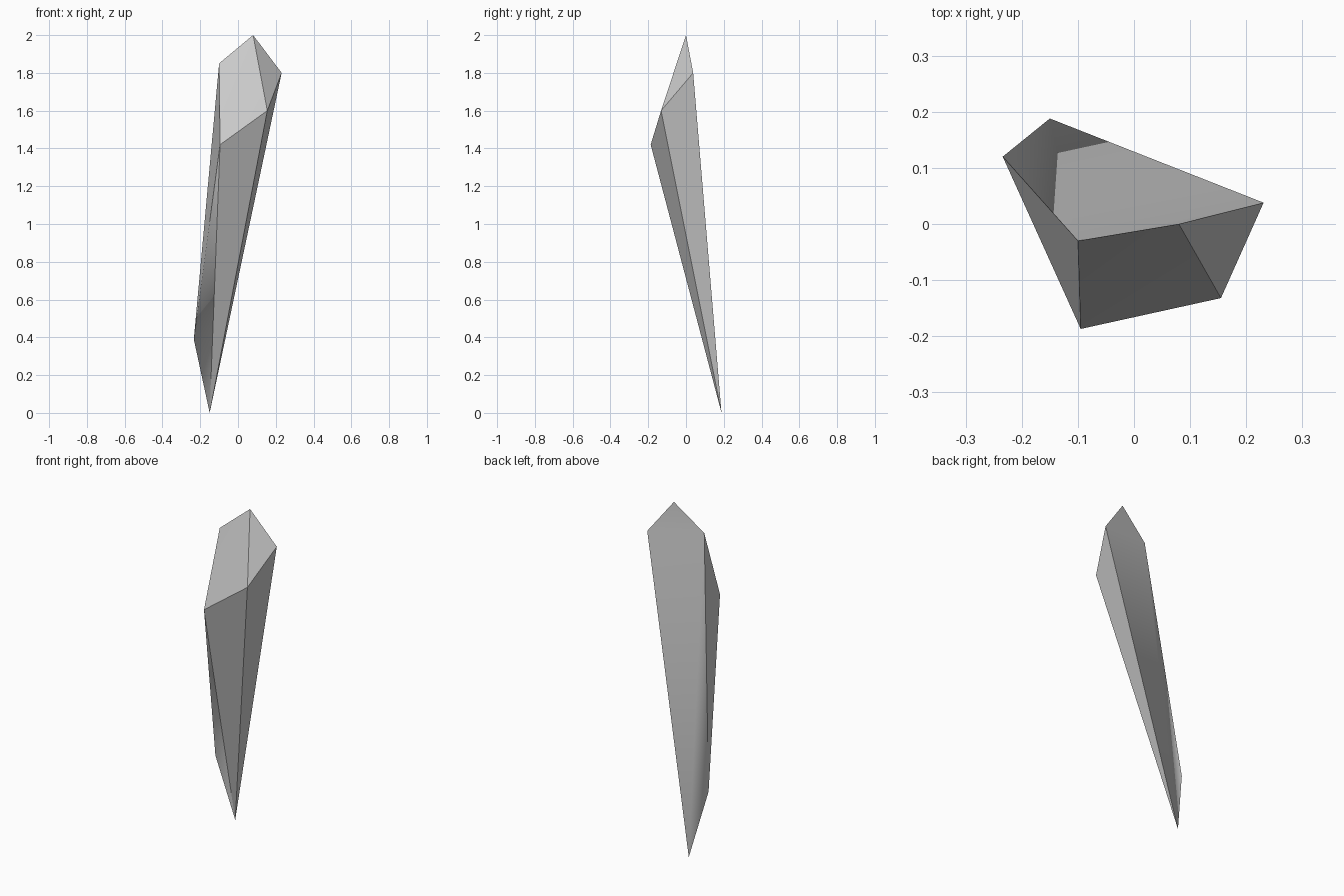
import bpy
import bmesh
import math

cube = bpy.data.objects.get("Cube")
if cube:
    bpy.data.objects.remove(cube, do_unlink=True)

# Stone colour
stone = bpy.data.materials.new("grey stone")
stone.use_nodes = True
colour = (0.6, 0.6, 0.6, 1)
stone.diffuse_color = colour
stone.node_tree.nodes["Principled BSDF"].inputs["Base Color"].default_value = colour

# Corners of the shard
corners = {
    "tip": (-0.15, 0.188, 0),
    "heel": (-0.234, 0.12, 0.39),
    "shoulder": (-0.1, -0.03, 1.85),
    "peak": (0.08, 0.0, 2.0),
    "side": (0.231, 0.038, 1.8),
    "front": (0.155, -0.132, 1.6),
    "chin": (-0.095, -0.187, 1.42),
}

# Facets
facets = [
    "shoulder chin peak", "chin front peak", "front side peak",   # sloped top
    "tip front chin", "tip side front",                           # front and flank
    "tip chin heel", "shoulder heel chin",                        # narrow edge
    "tip heel shoulder", "tip shoulder side", "shoulder peak side",  # back
]

bm = bmesh.new()
verts = {name: bm.verts.new(co) for name, co in corners.items()}
for facet in facets:
    bm.faces.new([verts[name] for name in facet.split()]).smooth = True
bmesh.ops.recalc_face_normals(bm, faces=bm.faces)

# Crisp ridges, with one softened edge at the heel
for edge in bm.edges:
    edge.smooth = edge.calc_face_angle(0) < math.radians(30)
bm.edges.get((verts["tip"], verts["heel"])).smooth = True

mesh = bpy.data.meshes.new("stone_shard")
bm.to_mesh(mesh)
bm.free()
mesh.materials.append(stone)
shard = bpy.data.objects.new("stone_shard", mesh)
bpy.context.collection.objects.link(shard)
